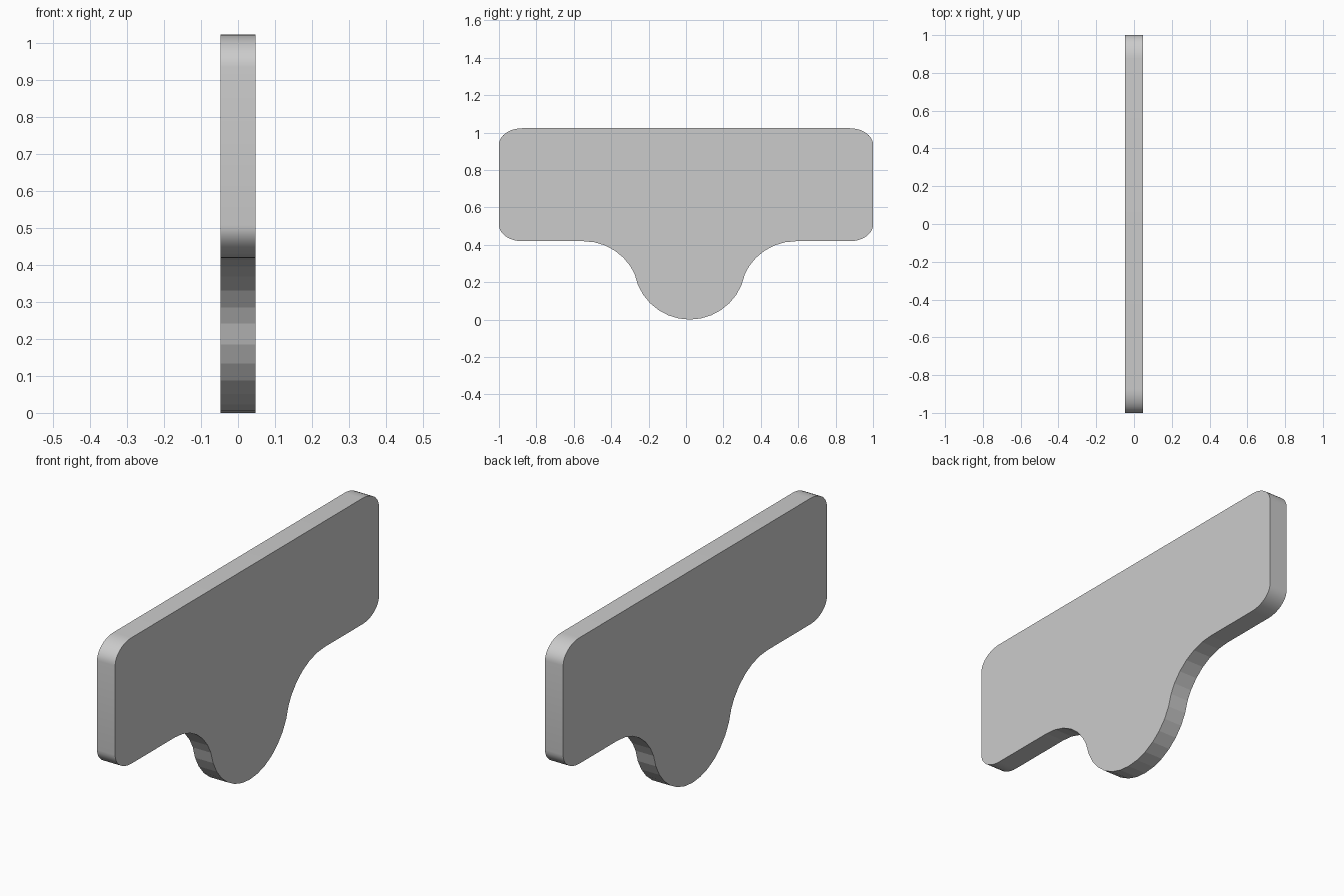
import bpy, bmesh
from math import sin, cos, pi, radians

if "Cube" in bpy.data.objects:
    bpy.data.objects.remove(bpy.data.objects["Cube"])

HALF = 0.048          # half thickness
SEAM = 0.419          # bottom of the board, top of the lobe


def plate(name, outline):
    """Extrude a closed (y, z) outline along x."""
    bm = bmesh.new()
    face = bm.faces.new([bm.verts.new((-HALF, y, z)) for y, z in outline])
    new = bmesh.ops.extrude_face_region(bm, geom=[face])["geom"]
    bmesh.ops.translate(bm, vec=(2 * HALF, 0, 0),
                        verts=[v for v in new if isinstance(v, bmesh.types.BMVert)])
    bmesh.ops.recalc_face_normals(bm, faces=bm.faces)
    mesh = bpy.data.meshes.new(name)
    bm.to_mesh(mesh)
    bm.free()
    obj = bpy.data.objects.new(name, mesh)
    bpy.context.collection.objects.link(obj)
    return obj


def arc(cy, cz, ry, rz, start, end, steps):
    """Points on an elliptic arc, angles in degrees from +y towards +z."""
    angles = [radians(start + (end - start) * i / steps) for i in range(steps + 1)]
    return [(cy + ry * cos(a), cz + rz * sin(a)) for a in angles]


# Main board with elliptically rounded corners
RY, RZ, TOP = 0.125, 0.088, 1.023
outline = []
for cy, cz, a in ((1 - RY, TOP - RZ, 0), (-1 + RY, TOP - RZ, 90),
                  (-1 + RY, SEAM + RZ, 180), (1 - RY, SEAM + RZ, 270)):
    outline += arc(cy, cz, RY, RZ, a, a + 90, 10)
board = plate("board", outline)
bpy.context.view_layer.objects.active = board
board.select_set(True)
bpy.ops.object.shade_smooth_by_angle(angle=radians(30))

# Rounded lobe below, flowing into the board through two concave fillets
R, MID, STEP = 0.3, 0.02, 11.25
FILLET_Y = 0.567
left = arc(MID - FILLET_Y, SEAM - R, R, R, 90, 90 - 6 * STEP, 6)
bowl = arc(MID, R, R, R, 270 - 7 * STEP, 270 + 7 * STEP, 14)
right = [(2 * MID - y, z) for y, z in reversed(left)]
plate("lower_lobe", left + bowl + right)
